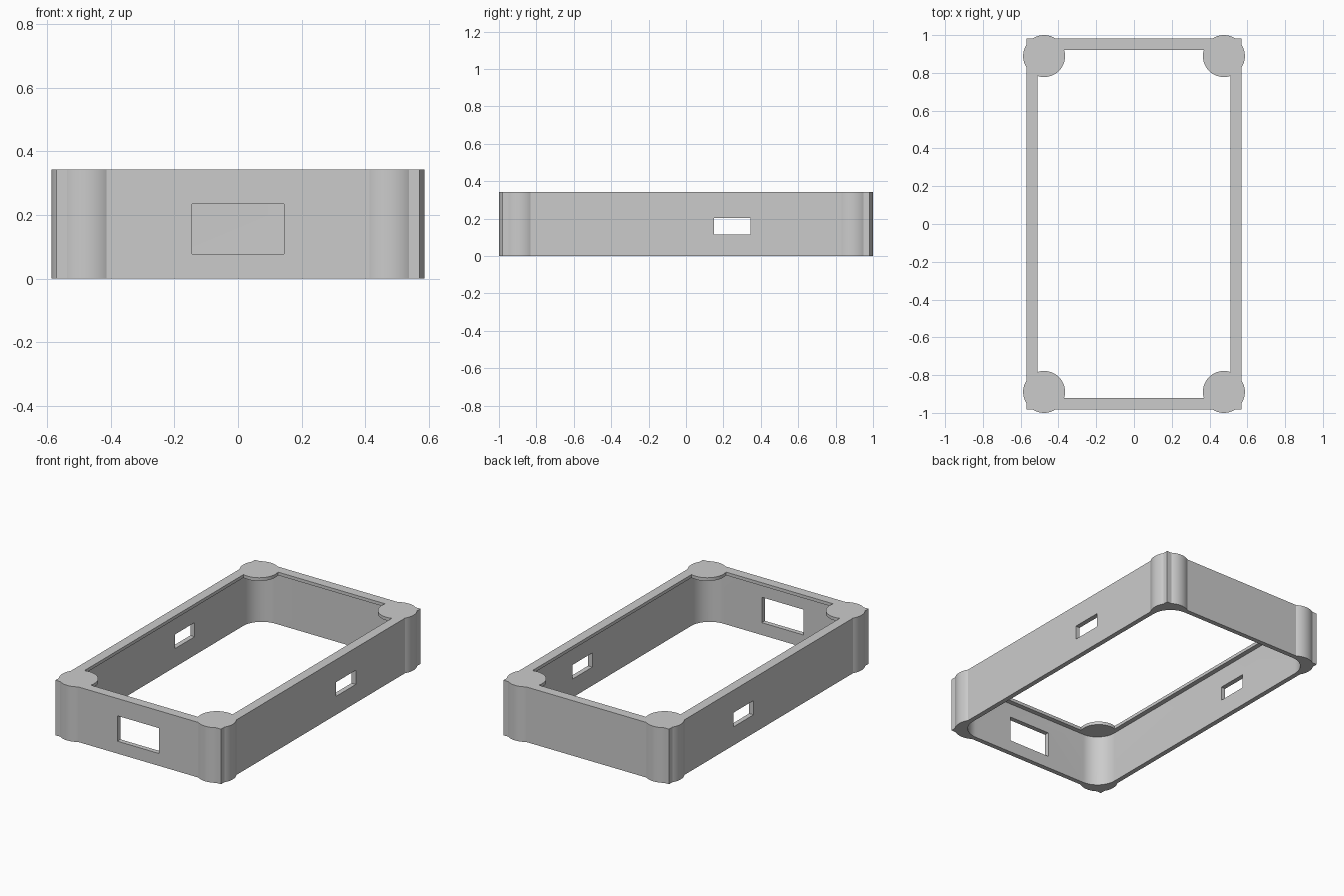
import bpy
import bmesh
from math import radians
from mathutils import Matrix, Vector

cube = bpy.data.objects.get("Cube")
if cube:
    bpy.data.objects.remove(cube, do_unlink=True)

HEIGHT = 0.343
LIP = 0.02                          # thickness of the top lip
OUTER_X, OUTER_Y = 0.57, 0.981
LIP_WIDTH, WALL = 0.06, 0.03
POST_X, POST_Y, POST_R = 0.476, 0.889, 0.111
CORNER_R = 0.13                     # rounding of the cavity corners

grey = bpy.data.materials.new("plain grey")
grey.use_nodes = True
colour = (0.6, 0.6, 0.6, 1)
grey.diffuse_color = colour
grey.node_tree.nodes["Principled BSDF"].inputs["Base Color"].default_value = colour


def make_object(name, bm):
    mesh = bpy.data.meshes.new(name)
    bm.to_mesh(mesh)
    bm.free()
    mesh.materials.append(grey)
    obj = bpy.data.objects.new(name, mesh)
    bpy.context.scene.collection.objects.link(obj)
    return obj


def box(name, low, high, corner=0):
    low, high = Vector(low), Vector(high)
    bm = bmesh.new()
    matrix = Matrix.Translation((low + high) / 2) @ Matrix.Diagonal((*(high - low), 1))
    bmesh.ops.create_cube(bm, size=1, matrix=matrix)
    if corner:
        upright = [e for e in bm.edges
                   if abs(e.verts[0].co.z - e.verts[1].co.z) > 0.01]
        bmesh.ops.bevel(bm, geom=upright, offset=corner, segments=16,
                        profile=0.5, affect='EDGES')
    return make_object(name, bm)


def post(name, x, y):
    bm = bmesh.new()
    bmesh.ops.create_cone(bm, cap_ends=True, segments=64, radius1=POST_R,
                          radius2=POST_R, depth=HEIGHT,
                          matrix=Matrix.Translation((x, y, HEIGHT / 2)))
    return make_object(name, bm)


def combine(target, other, operation):
    mod = target.modifiers.new(operation.lower(), 'BOOLEAN')
    mod.operation, mod.object, mod.solver = operation, other, 'EXACT'
    bpy.context.view_layer.objects.active = target
    bpy.ops.object.modifier_apply(modifier=mod.name)
    bpy.data.objects.remove(other, do_unlink=True)


# Rectangular frame with the top opening
frame = box("case_frame", (-OUTER_X, -OUTER_Y, 0), (OUTER_X, OUTER_Y, HEIGHT))
ix, iy = OUTER_X - LIP_WIDTH, OUTER_Y - LIP_WIDTH
combine(frame, box("opening", (-ix, -iy, -1), (ix, iy, 1)), 'DIFFERENCE')

# Round corner posts
for sx in (-1, 1):
    for sy in (-1, 1):
        combine(frame, post("corner_post", sx * POST_X, sy * POST_Y), 'UNION')

# Rounded cavity below the lip
cx, cy = OUTER_X - WALL, OUTER_Y - WALL
combine(frame, box("cavity", (-cx, -cy, -1), (cx, cy, HEIGHT - LIP), CORNER_R),
        'DIFFERENCE')

# Side ports through both long walls, and the large front port
combine(frame, box("side_ports", (-1, 0.15, 0.115), (1, 0.345, 0.203)), 'DIFFERENCE')
combine(frame, box("front_port", (-0.144, -1.2, 0.077), (0.144, -0.8, 0.235)),
        'DIFFERENCE')

# Smooth posts and cavity corners, sharp edges elsewhere
bpy.ops.object.select_all(action='DESELECT')
frame.select_set(True)
bpy.context.view_layer.objects.active = frame
bpy.ops.object.shade_smooth_by_angle(angle=radians(30))
